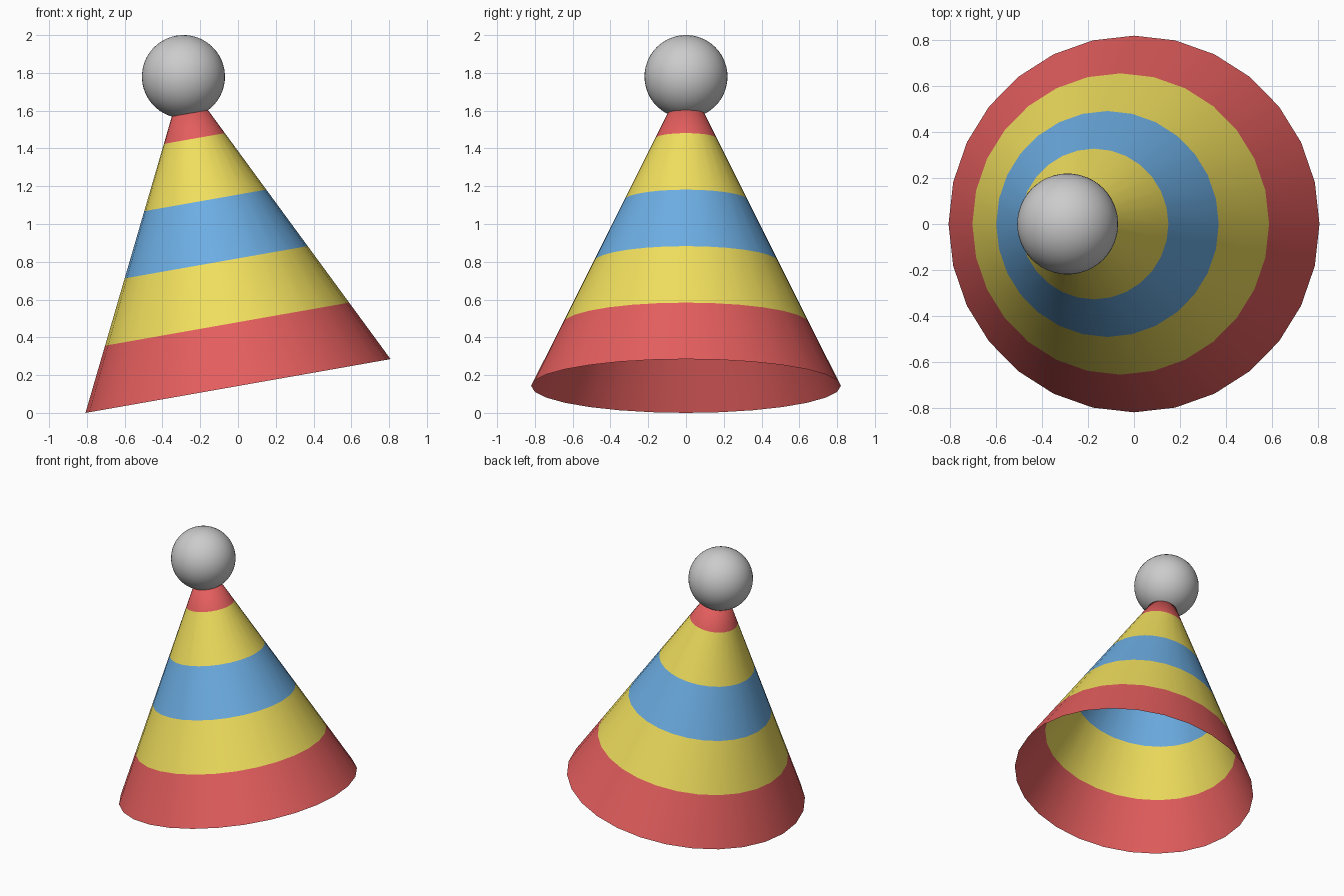
import bpy, bmesh
from math import sin, cos, pi, radians

if "Cube" in bpy.data.objects:
    bpy.data.objects.remove(bpy.data.objects["Cube"])

SIDES, BANDS = 28, 5
RADIUS, HEIGHT, BALL = 0.82, 1.663, 0.22
TILT = radians(-10)
BASE = (0, 0, RADIUS * sin(-TILT))


def material(name, rgb):
    m = bpy.data.materials.new(name)
    m.diffuse_color = (*rgb, 1)
    m.use_nodes = True
    m.node_tree.nodes["Principled BSDF"].inputs["Base Color"].default_value = m.diffuse_color
    return m


red = material("red", (0.77, 0.11, 0.11))
yellow = material("yellow", (0.87, 0.73, 0.11))
blue = material("blue", (0.15, 0.42, 0.77))

# Open striped cone, one ring per stripe edge, closing to a tip
bm = bmesh.new()
rings = []
for i in range(BANDS):
    r = RADIUS * (1 - i / BANDS)
    rings.append([bm.verts.new((r * cos(2 * pi * k / SIDES), r * sin(2 * pi * k / SIDES),
                                HEIGHT * i / BANDS)) for k in range(SIDES)])
tip = bm.verts.new((0, 0, HEIGHT))
stripes = [0, 1, 2, 1, 0]
for i in range(BANDS):
    for k in range(SIDES):
        n = (k + 1) % SIDES
        upper = [rings[i + 1][n], rings[i + 1][k]] if i < BANDS - 1 else [tip]
        face = bm.faces.new([rings[i][k], rings[i][n]] + upper)
        face.material_index = stripes[i]
        face.smooth = True
mesh = bpy.data.meshes.new("hat_cone")
bm.to_mesh(mesh)
bm.free()
for m in (red, yellow, blue):
    mesh.materials.append(m)
cone = bpy.data.objects.new("hat_cone", mesh)
bpy.context.collection.objects.link(cone)
cone.location = BASE
cone.rotation_euler = (0, TILT, 0)

# Ball centred on the tip
bpy.ops.mesh.primitive_uv_sphere_add(
    segments=48, ring_count=24, radius=BALL,
    location=(HEIGHT * sin(TILT), 0, BASE[2] + HEIGHT * cos(TILT)), rotation=(0, TILT, 0))
ball = bpy.context.object
ball.name = "pompom_ball"
bpy.ops.object.shade_smooth()
